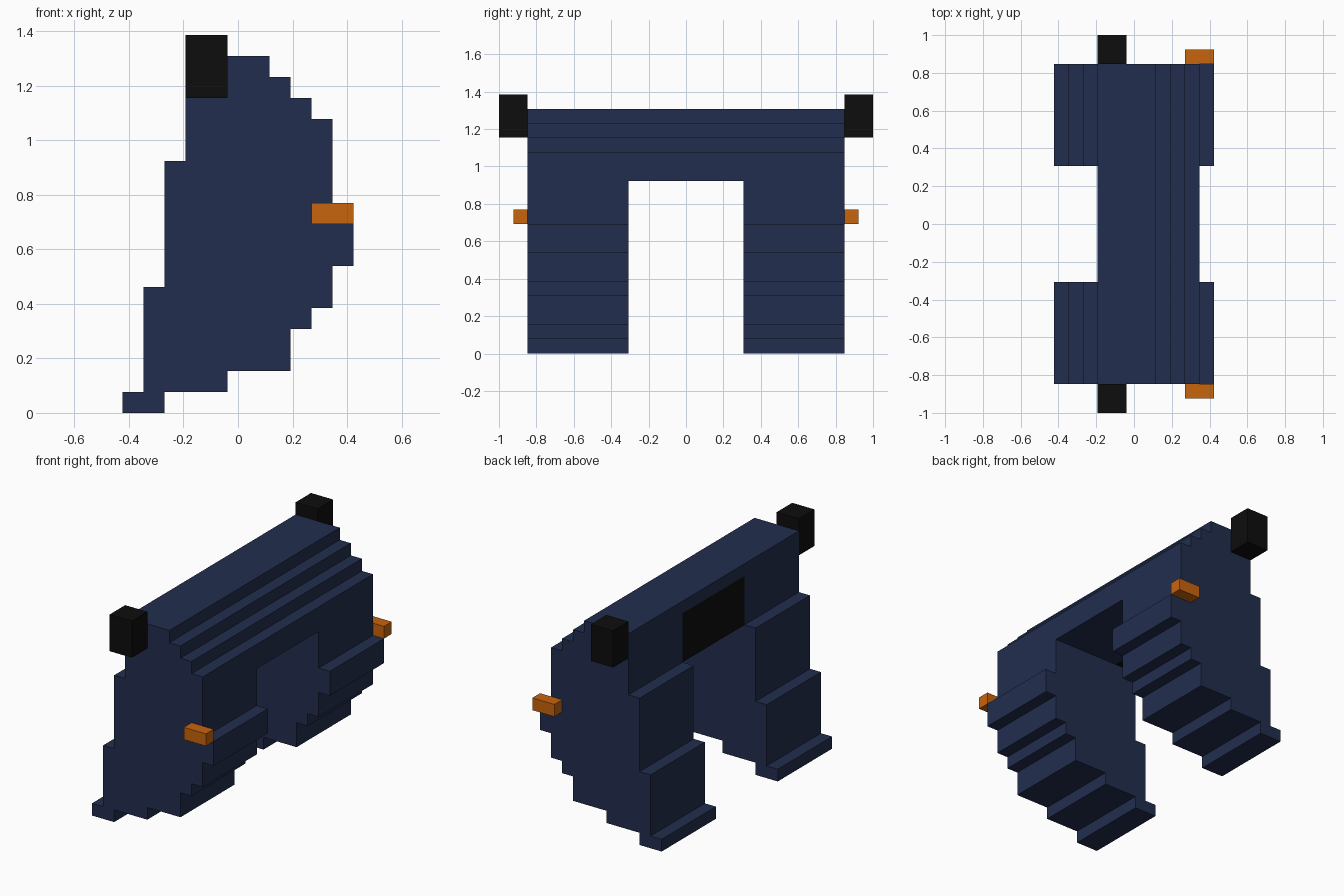
import bpy, bmesh
from mathutils import Vector

if "Cube" in bpy.data.objects:
    bpy.data.objects.remove(bpy.data.objects["Cube"])

U = 1 / 13          # size of one building block
XC = 5.5            # block column lying at x = 0


def pt(x, y, z):
    return Vector(((x - XC) * U, y * U, z * U))


def material(name, rgb):
    m = bpy.data.materials.new(name)
    m.diffuse_color = (*rgb, 1)
    m.use_nodes = True
    m.node_tree.nodes["Principled BSDF"].inputs["Base Color"].default_value = m.diffuse_color
    return m


NAVY = material("navy", (0.016, 0.027, 0.077))
BLACK = material("black", (0.004, 0.004, 0.004))
ORANGE = material("orange", (0.58, 0.128, 0.004))


def prism(name, outline, y0, y1, mats):
    """Extrude an x-z outline (in blocks) from y0 to y1."""
    bm = bmesh.new()
    face = bm.faces.new([bm.verts.new(pt(x, y0, z)) for x, z in outline])
    ext = bmesh.ops.extrude_face_region(bm, geom=[face])["geom"]
    verts = [v for v in ext if isinstance(v, bmesh.types.BMVert)]
    bmesh.ops.translate(bm, verts=verts, vec=(0, (y1 - y0) * U, 0))
    bmesh.ops.recalc_face_normals(bm, faces=bm.faces)
    me = bpy.data.meshes.new(name)
    bm.to_mesh(me)
    bm.free()
    for m in mats:
        me.materials.append(m)
    ob = bpy.data.objects.new(name, me)
    bpy.context.collection.objects.link(ob)
    return ob


def rect(x0, x1, z0, z1):
    return [(x0, z0), (x1, z0), (x1, z1), (x0, z1)]


# Stepped side profile: (z bottom, z top, x back, x front)
rows = [(0, 1, 0, 2), (1, 2, 1, 5), (2, 4, 1, 8), (4, 5, 1, 9), (5, 6, 1, 10),
        (6, 7, 2, 10), (7, 9, 2, 11), (9, 12, 2, 10), (12, 14, 3, 10),
        (14, 15, 3, 9), (15, 16, 3, 8), (16, 17, 3, 7)]
raw = [p for z0, z1, _, xf in rows for p in ((xf, z0), (xf, z1))]
raw += [p for z0, z1, xb, _ in reversed(rows) for p in ((xb, z1), (xb, z0))]
outline = [p for i, p in enumerate(raw) if p != raw[i - 1]]

# Arched body: two legs joined by a bridge
body = prism("arched_body", outline, -11, 11, [NAVY, BLACK])
cutter = prism("gap_cutter", rect(-2, 13, -2, 12), -4, 4, [NAVY])
cutter.hide_render = True
cutter.hide_viewport = True
mod = body.modifiers.new("gap", "BOOLEAN")
mod.operation = "DIFFERENCE"
mod.solver = "EXACT"
mod.object = cutter
bpy.context.view_layer.update()
deps = bpy.context.evaluated_depsgraph_get()
bm = bmesh.new()
bm.from_mesh(bpy.data.meshes.new_from_object(body.evaluated_get(deps)))
body.modifiers.clear()
bpy.data.objects.remove(cutter)

# Black panel on the back of the bridge, wrapping underneath it
for co, no in ((pt(4, 0, 0), (1, 0, 0)), (pt(0, 4, 0), (0, 1, 0)),
               (pt(0, -4, 0), (0, 1, 0)), (pt(0, 0, 16), (0, 0, 1)),
               (pt(0, 0, 12), (0, 0, 1))):
    bmesh.ops.bisect_plane(bm, geom=bm.verts[:] + bm.edges[:] + bm.faces[:],
                           dist=1e-5, plane_co=co, plane_no=no)
for f in bm.faces:
    c = f.calc_center_median() / U
    f.material_index = int(abs(c.y) < 3.99 and c.x + XC < 4 and 11.9 < c.z < 16)
bmesh.ops.dissolve_limit(bm, angle_limit=0.01, verts=bm.verts[:],
                         edges=bm.edges[:], delimit={"MATERIAL"})
bm.to_mesh(body.data)
bm.free()

# Side details on both ends
for side, s in (("left", 1), ("right", -1)):
    for name, box, depth, mat in (("upper_block", rect(3, 5, 15, 18), 2, BLACK),
                                  ("side_marker", rect(9, 11, 9, 10), 1, ORANGE)):
        y0, y1 = sorted((11 * s, (11 + depth) * s))
        prism(f"{name}_{side}", box, y0, y1, [mat])
